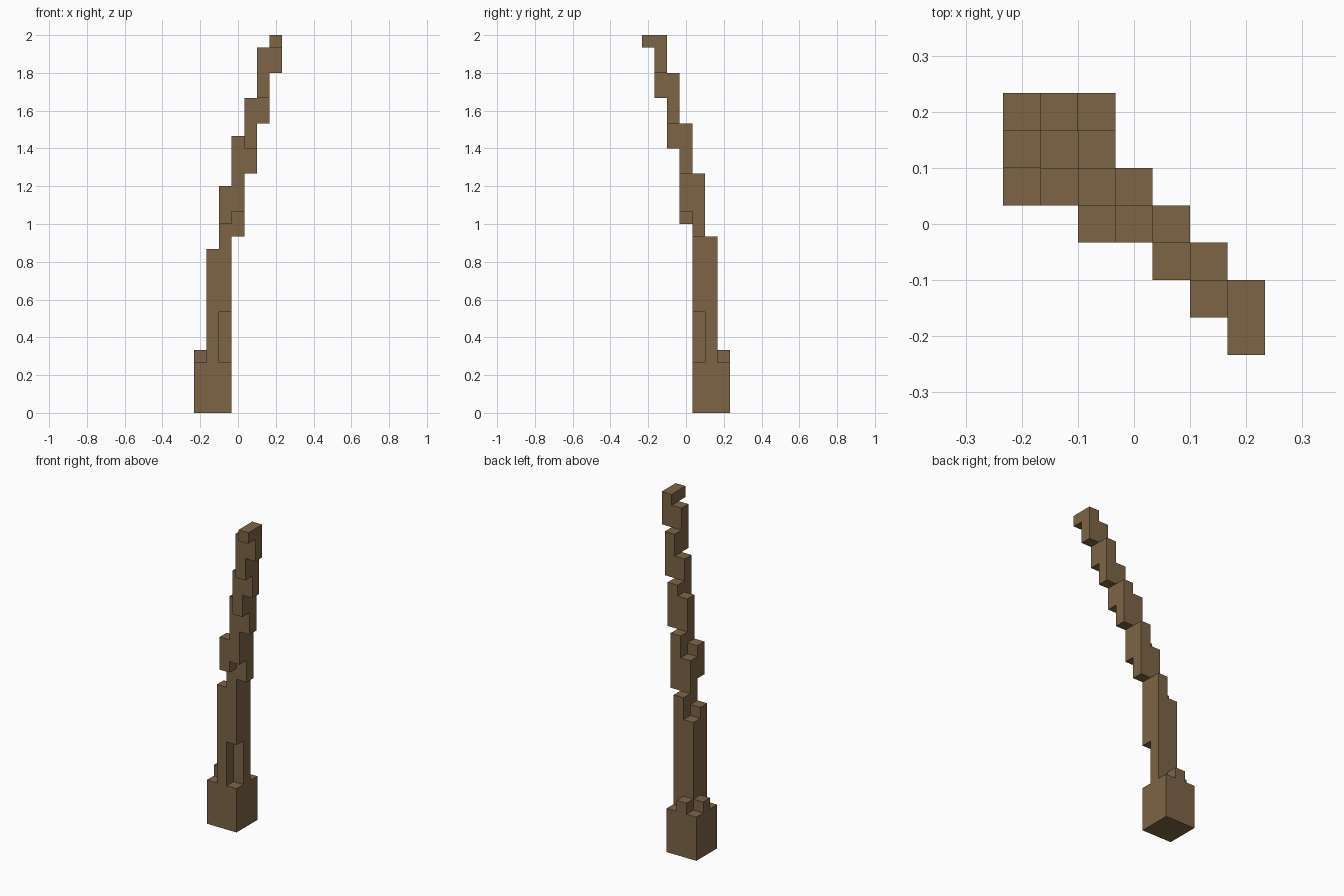
import bpy
import bmesh
from mathutils import Vector

old = bpy.data.objects.get("Cube")
if old:
    bpy.data.objects.remove(old, do_unlink=True)

UNIT = 2 / 30    # edge of one block
HALF = 3.5       # half of the seven-block footprint

bark = bpy.data.materials.new("brown_bark")
bark.use_nodes = True
colour = (0.205, 0.130, 0.061, 1)
bark.diffuse_color = colour
bsdf = next(n for n in bark.node_tree.nodes if n.type == "BSDF_PRINCIPLED")
bsdf.inputs["Base Color"].default_value = colour
bsdf.inputs["Roughness"].default_value = 0.9


def column(x, y, low, high):
    """Blocks stacked in one grid cell, from low up to high."""
    return {(x, y, z) for z in range(low, high)}


# Square foot with two raised blocks
base = {(x, y, z) for x in range(3) for y in range(4, 7) for z in range(4)}
base |= column(1, 6, 4, 5) | column(0, 5, 4, 5)

# Upright trunk, notched at the front corner
trunk = (column(1, 4, 4, 13) | column(1, 5, 4, 12)
         | column(2, 5, 4, 14) | column(2, 4, 8, 17))

# Bend where the trunk begins to lean
bend = column(2, 3, 15, 18) | column(3, 4, 14, 19) | column(3, 3, 16, 22)

# Leaning top: overlapping columns, stepping sideways then forward
top = set()
x, y = 4, 3
for low in range(19, 30, 2):
    top |= column(x, y, low, min(low + 4, 30))
    if (x + y) % 2:
        y -= 1
    else:
        x += 1

parts = {"base": base, "trunk": trunk, "bend": bend, "leaning_top": top}
solid = set().union(*parts.values())


def build(name, cells):
    """Skin the exposed sides of the blocks and merge flat areas."""
    bm = bmesh.new()
    for cell in sorted(cells):
        centre = Vector(cell) + Vector((0.5, 0.5, 0.5))
        for axis in range(3):
            for sign in (-1, 1):
                beside = list(cell)
                beside[axis] += sign
                if tuple(beside) in solid:
                    continue
                n = Vector((0, 0, 0))
                n[axis] = sign / 2
                u = Vector((0, 0, 0))
                u[(axis + 1) % 3] = 0.5
                v = n.cross(u) * 2
                corners = [centre + n + a * u + b * v
                           for a, b in ((-1, -1), (1, -1), (1, 1), (-1, 1))]
                bm.faces.new([bm.verts.new((c - Vector((HALF, HALF, 0))) * UNIT)
                              for c in corners])
    bmesh.ops.remove_doubles(bm, verts=bm.verts, dist=UNIT / 100)
    bmesh.ops.dissolve_limit(bm, angle_limit=0.01, verts=bm.verts, edges=bm.edges)
    mesh = bpy.data.meshes.new(name)
    bm.to_mesh(mesh)
    bm.free()
    mesh.materials.append(bark)
    bpy.context.collection.objects.link(bpy.data.objects.new(name, mesh))


for name, cells in parts.items():
    build(name, cells)
